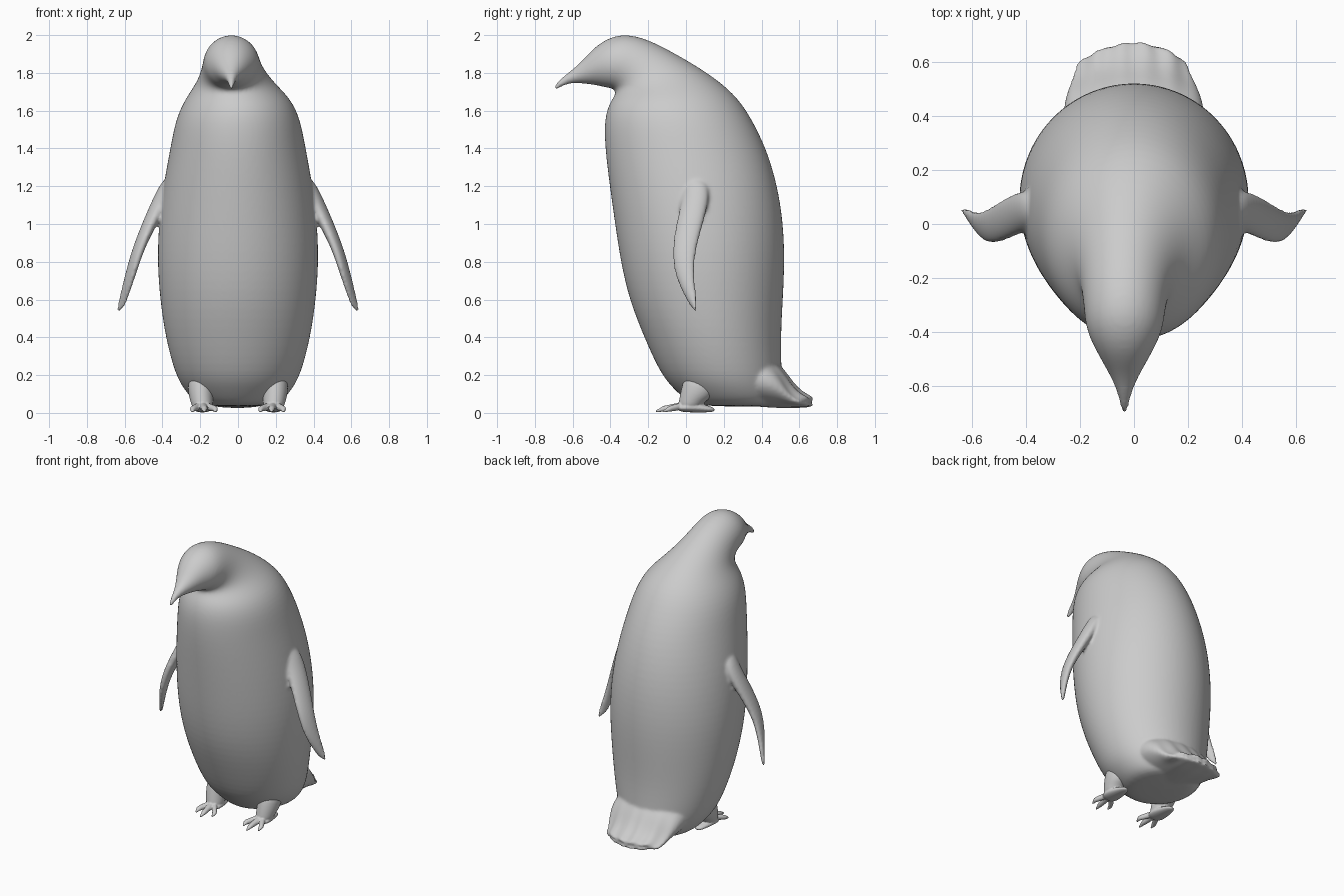
import bpy, bmesh, math
from mathutils import Vector


def ring(c, a, b, n=24):
    """Ellipse of n points around c with half axes a and b."""
    c, a, b = Vector(c), Vector(a), Vector(b)
    return [c + a * math.cos(2 * math.pi * i / n) + b * math.sin(2 * math.pi * i / n) for i in range(n)]


def loft(bm, rings):
    """Closed skin through rings of equal point count."""
    vs = [[bm.verts.new(p) for p in r] for r in rings]
    n = len(vs[0])
    faces = []
    for r, s in zip(vs, vs[1:]):
        for i in range(n):
            j = (i + 1) % n
            faces.append(bm.faces.new((r[i], r[j], s[j], s[i])))
    faces += [bm.faces.new(vs[0]), bm.faces.new(vs[-1])]
    bmesh.ops.recalc_face_normals(bm, faces=faces)


def finish(bm, name, voxel, smooth):
    """Make an object whose overlapping lofts melt into one smooth skin."""
    me = bpy.data.meshes.new(name)
    bm.to_mesh(me)
    bm.free()
    ob = bpy.data.objects.new(name, me)
    bpy.context.collection.objects.link(ob)
    m = ob.modifiers.new("Round", 'SUBSURF')
    m.levels = m.render_levels = 2
    m = ob.modifiers.new("Fuse", 'REMESH')
    m.mode = 'VOXEL'
    m.voxel_size = voxel
    m.use_smooth_shade = True
    m = ob.modifiers.new("Relax", 'SMOOTH')
    m.factor = 0.5
    m.iterations = smooth
    for p in me.polygons:
        p.use_smooth = True
    return ob


# Torso, neck, head and beak: front y/z, back y/z, half width, centre x
PROFILE = [
    (0.05, 0.035, 0.46, 0.03, 0.17, 0), (0.0, 0.065, 0.50, 0.06, 0.235, 0),
    (-0.06, 0.12, 0.51, 0.12, 0.285, 0), (-0.135, 0.2, 0.51, 0.2, 0.335, 0),
    (-0.225, 0.4, 0.505, 0.4, 0.388, 0), (-0.305, 0.6, 0.517, 0.6, 0.417, 0),
    (-0.35, 0.8, 0.527, 0.8, 0.432, 0), (-0.38, 1.0, 0.52, 1.0, 0.424, 0),
    (-0.408, 1.2, 0.49, 1.2, 0.40, 0), (-0.433, 1.4, 0.43, 1.4, 0.362, 0),
    (-0.437, 1.55, 0.345, 1.57, 0.332, 0), (-0.41, 1.64, 0.26, 1.69, 0.28, 0),
    (-0.37, 1.69, 0.12, 1.80, 0.205, -0.015), (-0.38, 1.715, -0.05, 1.90, 0.165, -0.03),
    (-0.41, 1.72, -0.2, 1.98, 0.152, -0.035), (-0.44, 1.725, -0.34, 2.015, 0.143, -0.035),
    (-0.475, 1.735, -0.465, 1.96, 0.105, -0.035), (-0.53, 1.742, -0.545, 1.868, 0.066, -0.035),
    (-0.59, 1.748, -0.60, 1.818, 0.036, -0.035), (-0.645, 1.738, -0.66, 1.775, 0.018, -0.035),
    (-0.692, 1.702, -0.71, 1.72, 0.01, -0.035),
]
body = bmesh.new()
loft(body, [ring((cx, (fy + by) / 2, (fz + bz) / 2), (w, 0, 0),
                 (0, (by - fy) / 2, (bz - fz) / 2)) for fy, fz, by, bz, w, cx in PROFILE])

# Tail fan with a scalloped end: y, half width, bottom z, top z
TAIL = [(0.25, 0.26, 0.04, 0.36), (0.42, 0.265, 0.03, 0.32), (0.51, 0.245, 0.025, 0.25),
        (0.57, 0.225, 0.025, 0.155), (0.63, 0.21, 0.03, 0.10), (0.695, 0.205, 0.035, 0.075)]
tail = []
for k, (y, w, z0, z1) in enumerate(TAIL):
    f = max(0, k - 1) / 4
    pts = ring((-0.01 * f, y, (z0 + z1) / 2), (w, 0, 0), (0, 0, (z1 - z0) / 2), 40)
    for p in pts:
        p.y += f * (0.014 * math.cos(68 * (p.x + 0.05)) - 1.6 * p.x ** 2)
        p.z += f * 0.006 * math.cos(68 * (p.x + 0.05))
    tail.append(pts)
loft(body, tail)

# Flippers: z, centre x, leading y, trailing y, half thickness
FLIPPER = [(1.25, 0.345, -0.015, 0.13, 0.04), (1.12, 0.408, -0.02, 0.12, 0.042),
           (1.0, 0.47, -0.05, 0.085, 0.033), (0.87, 0.527, -0.073, 0.05, 0.027),
           (0.77, 0.558, -0.072, 0.043, 0.024), (0.67, 0.587, -0.045, 0.052, 0.02),
           (0.58, 0.613, 0.0, 0.062, 0.015), (0.535, 0.627, 0.03, 0.06, 0.01)]
for s in (-1, 1):
    loft(body, [ring((s * x, (a + b) / 2, z), (s * t, 0, t * 0.4), (s * 0.02, (b - a) / 2, -0.02), 16)
                for z, x, a, b, t in FLIPPER])
finish(body, "body", 0.01, 6)

# Feet: ankle, sole and three clawed toes each
for s, side in ((-1, "left"), (1, "right")):
    foot = bmesh.new()
    ankle = [(0.19, 0.09, 0.2, 0.075, 0.09), (0.198, 0.06, 0.11, 0.07, 0.085),
             (0.192, 0.03, 0.06, 0.06, 0.07), (0.188, 0.015, 0.02, 0.055, 0.06)]
    loft(foot, [ring((s * x, y, z), (a, 0, 0), (0, b, -0.3 * b if z > 0.1 else 0), 16)
                for x, y, z, a, b in ankle])
    sole = [(0.155, 0.025, 0.016, 0.012), (0.09, 0.045, 0.024, 0.022),
            (0.02, 0.062, 0.03, 0.028), (-0.045, 0.055, 0.024, 0.018)]
    loft(foot, [ring((s * 0.188, y, z), (w, 0, 0), (0, 0, h), 16) for y, w, z, h in sole])
    for tx, ty in ((0.12, -0.115), (0.178, -0.16), (0.24, -0.12)):
        toe = []
        for f, z, r in ((0, 0.042, 0.022), (0.4, 0.032, 0.022), (0.62, 0.025, 0.02),
                        (0.78, 0.022, 0.018), (0.88, 0.014, 0.011), (1.02, 0.007, 0.007)):
            toe.append(ring((s * (0.188 + (tx - 0.188) * min(1, f * 1.3)), 0.01 + (ty - 0.01) * f, z),
                            (r, 0, 0), (0, 0, r * 0.9), 10))
        loft(foot, toe)
    finish(foot, side + "_foot", 0.005, 3)
